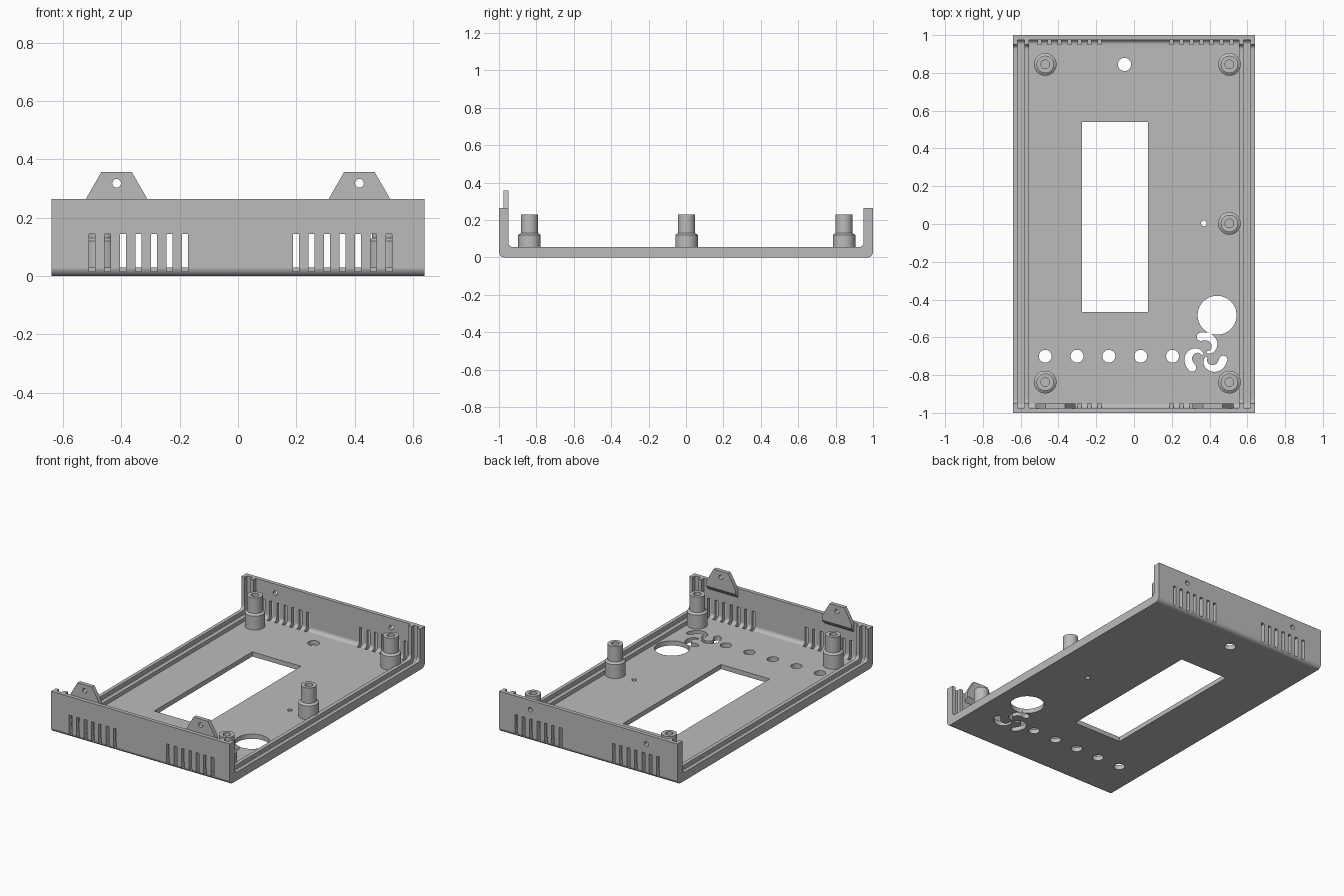
import bpy, bmesh, math
from mathutils import Vector, Matrix
from mathutils.geometry import interpolate_bezier

if "Cube" in bpy.data.objects:
    bpy.data.objects.remove(bpy.data.objects["Cube"], do_unlink=True)

grey = bpy.data.materials.new("plain grey")
grey.use_nodes = True
grey.diffuse_color = (0.5, 0.5, 0.5, 1)
grey.node_tree.nodes["Principled BSDF"].inputs["Base Color"].default_value = grey.diffuse_color

HALF_W, HALF_L, WALL_TOP = 0.64, 1.0, 0.265


def make(name, bm):
    bmesh.ops.recalc_face_normals(bm, faces=bm.faces)
    mesh = bpy.data.meshes.new(name)
    bm.to_mesh(mesh)
    bm.free()
    mesh.materials.append(grey)
    ob = bpy.data.objects.new(name, mesh)
    bpy.context.collection.objects.link(ob)
    return ob


def prism(bm, points, shift):
    """Extrude a closed outline of 3D points by a vector."""
    face = bm.faces.new([bm.verts.new(p) for p in points])
    ext = bmesh.ops.extrude_face_region(bm, geom=[face])["geom"]
    moved = [v for v in ext if isinstance(v, bmesh.types.BMVert)]
    bmesh.ops.translate(bm, verts=moved, vec=shift)


def box(bm, x0, x1, y0, y1, z0, z1):
    prism(bm, [(x0, y0, z0), (x1, y0, z0), (x1, y1, z0), (x0, y1, z0)], (0, 0, z1 - z0))


def trough(bm, x0, x1, half, z0, z1, r):
    """Block along x whose two lower long corners are rounded."""
    arc = [(half - r + r * math.sin(a), z0 + r - r * math.cos(a))
           for a in (i * math.pi / 16 for i in range(9))]
    side = arc + [(half, z1)]
    outline = side + [(-y, z) for y, z in reversed(side)]
    prism(bm, [(x0, y, z) for y, z in outline], (x1 - x0, 0, 0))


def cylinder(bm, centre, r, depth, turn=None, sides=40):
    bmesh.ops.create_cone(bm, cap_ends=True, segments=sides, radius1=r, radius2=r, depth=depth,
                          matrix=Matrix.Translation(centre) @ (turn or Matrix()))


def cut(target, bm):
    cutter = make("cutter", bm)
    cutter.hide_render = True
    mod = target.modifiers.new("cut", 'BOOLEAN')
    mod.operation, mod.solver, mod.object = 'DIFFERENCE', 'EXACT', cutter
    bpy.context.view_layer.objects.active = target
    bpy.ops.object.modifier_apply(modifier=mod.name)
    bpy.data.objects.remove(cutter, do_unlink=True)


def smooth(ob):
    bpy.ops.object.select_all(action='DESELECT')
    ob.select_set(True)
    bpy.context.view_layer.objects.active = ob
    bpy.ops.object.shade_smooth_by_angle(angle=math.radians(32))
    mod = ob.modifiers.new("flat faces stay flat", 'WEIGHTED_NORMAL')
    mod.keep_sharp = True


# Tray: thick U section, hollowed to leave guide ribs along both open sides
bm = bmesh.new()
trough(bm, -HALF_W, HALF_W, HALF_L, 0, WALL_TOP, 0.03)
tray = make("case_tray", bm)
bm = bmesh.new()
trough(bm, -1, 1, 0.95, 0.055, 0.6, 0.025)
cut(tray, bm)
bm = bmesh.new()
for x0, x1 in ((-0.555, 0.555), (-0.617, -0.58), (0.58, 0.617)):
    trough(bm, x0, x1, 0.975, 0.03, 0.5, 0.025)
cut(tray, bm)

# Vent slots in both end walls
bm = bmesh.new()
for end in (-1, 1):
    for start in (-0.5, 0.199):
        for i in range(7):
            x = start + i * 0.053
            y0, y1 = sorted((end * 0.95, end * 1.1))
            box(bm, x - 0.0105, x + 0.0105, y0, y1, 0.015, 0.145)
cut(tray, bm)

# Display window and round holes in the floor
bm = bmesh.new()
box(bm, -0.275, 0.075, -0.465, 0.539, -0.1, 0.1)
for i in range(5):
    cylinder(bm, (-0.47 + i * 0.1685, -0.70, 0), 0.034, 0.2)
cylinder(bm, (-0.05, 0.845, 0), 0.035, 0.2)
cylinder(bm, (0.37, 0.003, 0), 0.015, 0.2)
cylinder(bm, (0.44, -0.483, 0), 0.103, 0.2, sides=64)
# Screw holes in the back wall
to_y = Matrix.Rotation(math.pi / 2, 4, 'X')
for x in (-0.416, 0.416):
    cylinder(bm, (x, 1, 0.205), 0.015, 0.2, to_y, 24)
cut(tray, bm)

# Three-armed swirl opening
bm = bmesh.new()
path = interpolate_bezier(Vector((-0.024, 0.095)), Vector((0.06, 0.115)),
                          Vector((0.07, 0.01)), Vector((0.008, 0.012)), 16)
left, right = [], []
for i, p in enumerate(path):
    d = (path[min(i + 1, 15)] - path[max(i - 1, 0)]).normalized()
    n = Vector((-d.y, d.x)) * (0.022 - 0.016 * (i / 15) ** 1.5)
    left.append(p + n)
    right.append(p - n)
mid, spoke = path[0], left[0] - path[0]
tip = [mid + Matrix.Rotation(-math.pi + k * math.pi / 8, 2) @ spoke for k in range(1, 8)]
if (tip[3] - path[3]).length < (mid - path[3]).length:
    tip = [2 * mid - t for t in reversed(tip)]
outline = left + right[::-1] + tip
for k in range(3):
    turn = Matrix.Rotation(k * math.tau / 3, 2)
    pts = [turn @ p + Vector((0.378, -0.692)) for p in outline]
    prism(bm, [(p.x, p.y, -0.1) for p in pts], (0, 0, 0.2))
cut(tray, bm)
smooth(tray)

# Screw posts: stepped lathe profile with a blind bore
post = ((0.06, 0.02), (0.06, 0.12), (0.046, 0.13), (0.046, 0.23), (0.023, 0.23), (0.023, 0.06))
for i, (x, y) in enumerate(((-0.47, 0.845), (0.505, 0.845), (0.505, 0.003),
                            (0.505, -0.837), (-0.47, -0.837))):
    bm = bmesh.new()
    rings = [[bm.verts.new((x + r * math.cos(a), y + r * math.sin(a), z))
              for a in (k * math.tau / 40 for k in range(40))] for r, z in post]
    for lo, hi in zip(rings, rings[1:]):
        for k in range(40):
            j = (k + 1) % 40
            bm.faces.new((lo[k], lo[j], hi[j], hi[k]))
    bm.faces.new(rings[0])
    bm.faces.new(rings[-1])
    smooth(make(f"screw_post_{i + 1}", bm))

# Screw tabs on the inside of the front wall, with sloped undersides
for side, x in (("right", -0.416), ("left", 0.416)):
    bm = bmesh.new()
    shape = ((-0.105, 0.235), (0.105, 0.235), (0.105, 0.265), (0.052, 0.357),
             (-0.052, 0.357), (-0.105, 0.265))
    prism(bm, [(x + a, -0.976, z) for a, z in shape], (0, 0.026, 0))
    for v in bm.verts:
        if v.co.z < 0.25 and v.co.y < -0.97:
            v.co.z = 0.205
    tab = make(f"{side}_screw_tab", bm)
    bm = bmesh.new()
    cylinder(bm, (x, -0.963, 0.318), 0.015, 0.1, to_y, 24)
    cut(tab, bm)
    smooth(tab)
